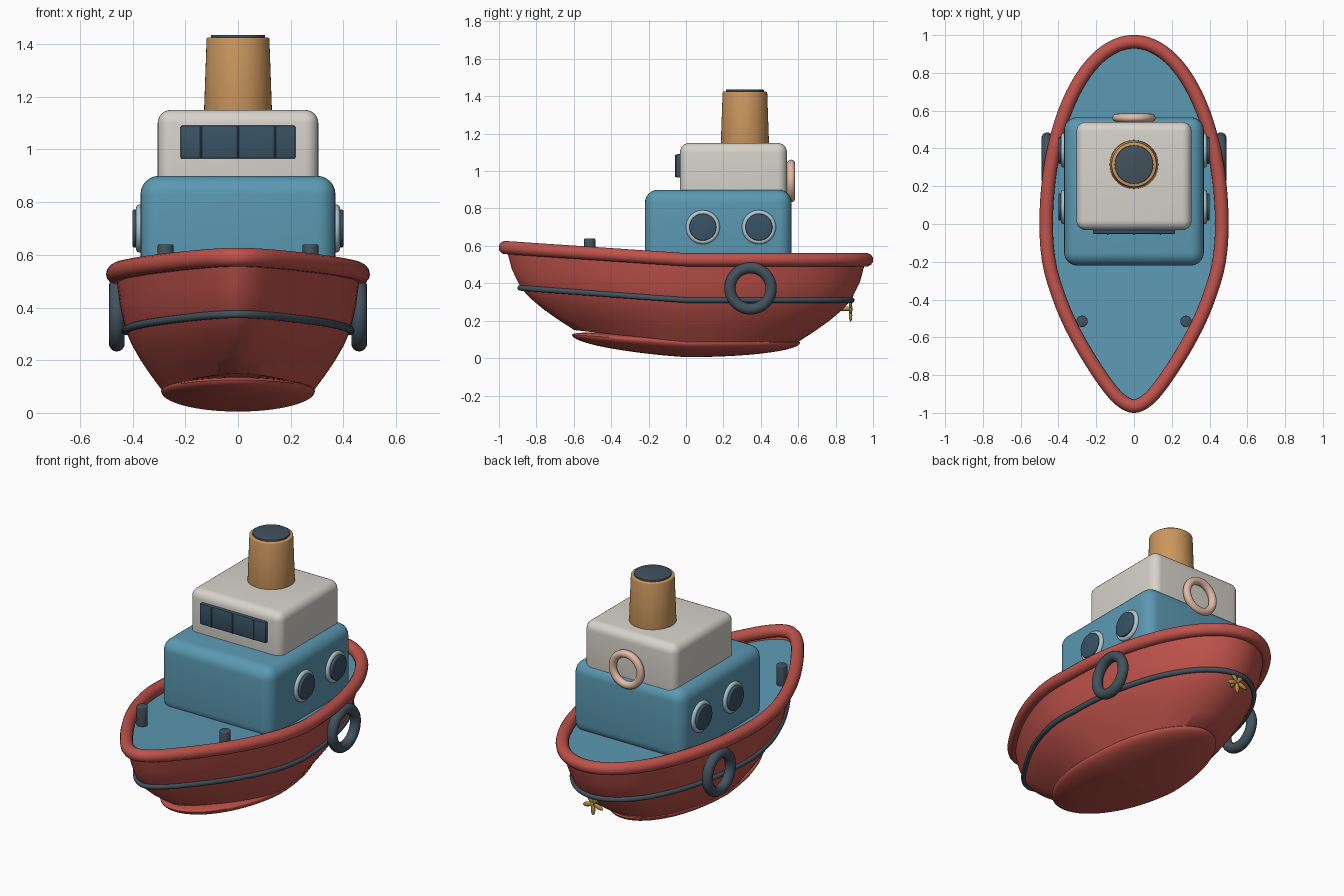
import bpy, bmesh
from math import sin, cos, pi, radians

if "Cube" in bpy.data.objects:
    bpy.data.objects.remove(bpy.data.objects["Cube"])

N = 96
COL = dict(red=(.52, .085, .07), blue=(.105, .32, .45), cream=(.68, .65, .6), tan=(.6, .31, .11),
           glass=(.04, .085, .13), dark=(.055, .085, .11), brass=(.5, .3, .07),
           peach=(.76, .5, .38), trim=(.42, .56, .6))
MAT = {}
for k, c in COL.items():
    MAT[k] = bpy.data.materials.new(k)
    MAT[k].diffuse_color = (*c, 1)


def finish(name, mat, smooth=True):
    ob = bpy.context.object
    ob.name = name
    ob.data.materials.append(MAT[mat])
    if smooth:
        bpy.ops.object.shade_smooth_by_angle(angle=radians(40))
    return ob


def from_bmesh(name, bm, mat):
    bmesh.ops.recalc_face_normals(bm, faces=bm.faces)
    me = bpy.data.meshes.new(name)
    bm.to_mesh(me)
    bm.free()
    ob = bpy.data.objects.new(name, me)
    bpy.context.collection.objects.link(ob)
    bpy.ops.object.select_all(action='DESELECT')
    bpy.context.view_layer.objects.active = ob
    ob.select_set(True)
    return finish(name, mat)


def outline(scale, z, lift=.065):
    """Boat plan outline: elliptical stern, finer bow, rising towards the bow."""
    pts = []
    for i in range(N):
        t = 2 * pi * i / N
        c, s = cos(t), sin(t)
        p = 1 if s > 0 else 1 + .8 * min(1, -s / .35) - .5 * s ** 6
        x = .465 * abs(c) ** p * (1 if c > 0 else -1)
        pts.append((x * scale, .965 * s * scale, z + lift * max(0, -s)))
    return pts


def tube(name, pts, r, mat):
    cu = bpy.data.curves.new(name, 'CURVE')
    cu.dimensions = '3D'
    cu.bevel_depth = r
    cu.bevel_resolution = 5
    sp = cu.splines.new('POLY')
    sp.points.add(len(pts) - 1)
    for q, v in zip(sp.points, pts):
        q.co = (*v, 1)
    sp.use_cyclic_u = True
    cu.materials.append(MAT[mat])
    bpy.context.collection.objects.link(bpy.data.objects.new(name, cu))


def rounded_box(name, lo, hi, r, mat, seg=6):
    bpy.ops.mesh.primitive_cube_add(size=1, location=[(a + b) / 2 for a, b in zip(lo, hi)])
    ob = bpy.context.object
    ob.scale = [b - a for a, b in zip(lo, hi)]
    bpy.ops.object.transform_apply(location=False, rotation=False, scale=True)
    m = ob.modifiers.new('round', 'BEVEL')
    m.width, m.segments = r, seg
    bpy.ops.object.modifier_apply(modifier=m.name)
    return finish(name, mat)


def cylinder(name, loc, r1, r2, depth, mat, rot=(0, 0, 0), bevel=.006):
    bpy.ops.mesh.primitive_cone_add(vertices=48, radius1=r1, radius2=r2, depth=depth, location=loc, rotation=rot)
    m = bpy.context.object.modifiers.new('edge', 'BEVEL')
    m.width, m.segments, m.limit_method = bevel, 3, 'ANGLE'
    bpy.ops.object.modifier_apply(modifier=m.name)
    return finish(name, mat)


def ring(name, loc, major, minor, mat, rot):
    bpy.ops.mesh.primitive_torus_add(location=loc, rotation=rot, major_radius=major, minor_radius=minor,
                                     major_segments=48, minor_segments=16)
    return finish(name, mat)


# hull shell lofted through scaled outlines
bm = bmesh.new()
rows = [[bm.verts.new(p) for p in outline(s, z)]
        for s, z in ((.62, .085), (.715, .145), (.795, .2), (.865, .257), (.915, .31), (.965, .41), (.995, .52))]
for a, b in zip(rows, rows[1:]):
    for i in range(N):
        j = (i + 1) % N
        bm.faces.new((a[i], a[j], b[j], b[i]))
bm.faces.new(rows[0])
from_bmesh('hull', bm, 'red')

# deck
bm = bmesh.new()
bm.faces.new([bm.verts.new(p) for p in outline(.985, .5, .045)])
bmesh.ops.triangulate(bm, faces=bm.faces)
from_bmesh('deck', bm, 'blue')

# rounded bottom, nose lifted towards the bow
bm = bmesh.new()
bmesh.ops.create_uvsphere(bm, u_segments=64, v_segments=32, radius=1)
for v in bm.verts:
    x, y, z = v.co
    v.co = (.292 * x, .61 * y, .083 + z * (.035 if z > 0 else .078) + .042 * max(0, -y))
from_bmesh('bottom', bm, 'red')

# gunwale and rubbing strip
tube('gunwale', outline(1, .526), .036, 'red')
tube('rubbing_strip', outline(.918, .31), .015, 'dark')

# cabins
rounded_box('lower_cabin', (-.37, -.22, .47), (.37, .565, .9), .07, 'blue')
rounded_box('upper_cabin', (-.305, -.032, .82), (.305, .54, 1.15), .05, 'cream')

# wheelhouse window with mullions
rounded_box('front_window', (-.218, -.052, .965), (.218, 0, 1.09), .006, 'glass', 2)
for i, x in enumerate((-.14, 0, .14)):
    rounded_box(f'mullion_{i}', (x - .004, -.058, .967), (x + .004, -.03, 1.088), .002, 'dark', 1)

# funnel with dark opening
cylinder('funnel', (0, .315, 1.27), .13, .119, .31, 'tan')
cylinder('funnel_top', (0, .315, 1.415), .102, .102, .04, 'dark', bevel=.003)

# side portholes, fenders and bollards
for side, sx in (('left', -1), ('right', 1)):
    for i, y in enumerate((.09, .39)):
        cylinder(f'porthole_glass_{side}_{i}', (sx * .38, y, .7), .072, .072, .04, 'glass', (0, pi / 2, 0))
        ring(f'porthole_frame_{side}_{i}', (sx * .373, y, .7), .077, .014, 'trim', (0, pi / 2, 0))
    ring(f'fender_{side}', (sx * .46, .345, .373), .11, .03, 'dark', (0, pi / 2, 0))
    cylinder(f'bollard_{side}', (sx * .275, -.515, .57), .03, .03, .14, 'dark')

# life ring on the back wall
ring('life_ring', (0, .562, .947), .092, .022, 'peach', (pi / 2, 0, 0))

# propeller
cylinder('propeller_shaft', (0, .85, .265), .012, .012, .08, 'brass', (pi / 2, 0, 0), .003)
for i in range(5):
    a = 2 * pi * i / 5 - pi / 2
    bpy.ops.mesh.primitive_uv_sphere_add(segments=16, ring_count=10, radius=1, rotation=(0, -a, 0),
                                         location=(.036 * cos(a), .88, .265 + .036 * sin(a)))
    bpy.context.object.scale = (.034, .009, .014)
    finish(f'propeller_blade_{i}', 'brass')

for m in bpy.data.materials:
    if m.users and not m.is_grease_pencil:
        m.use_nodes = True
        m.node_tree.nodes["Principled BSDF"].inputs["Base Color"].default_value = m.diffuse_color
